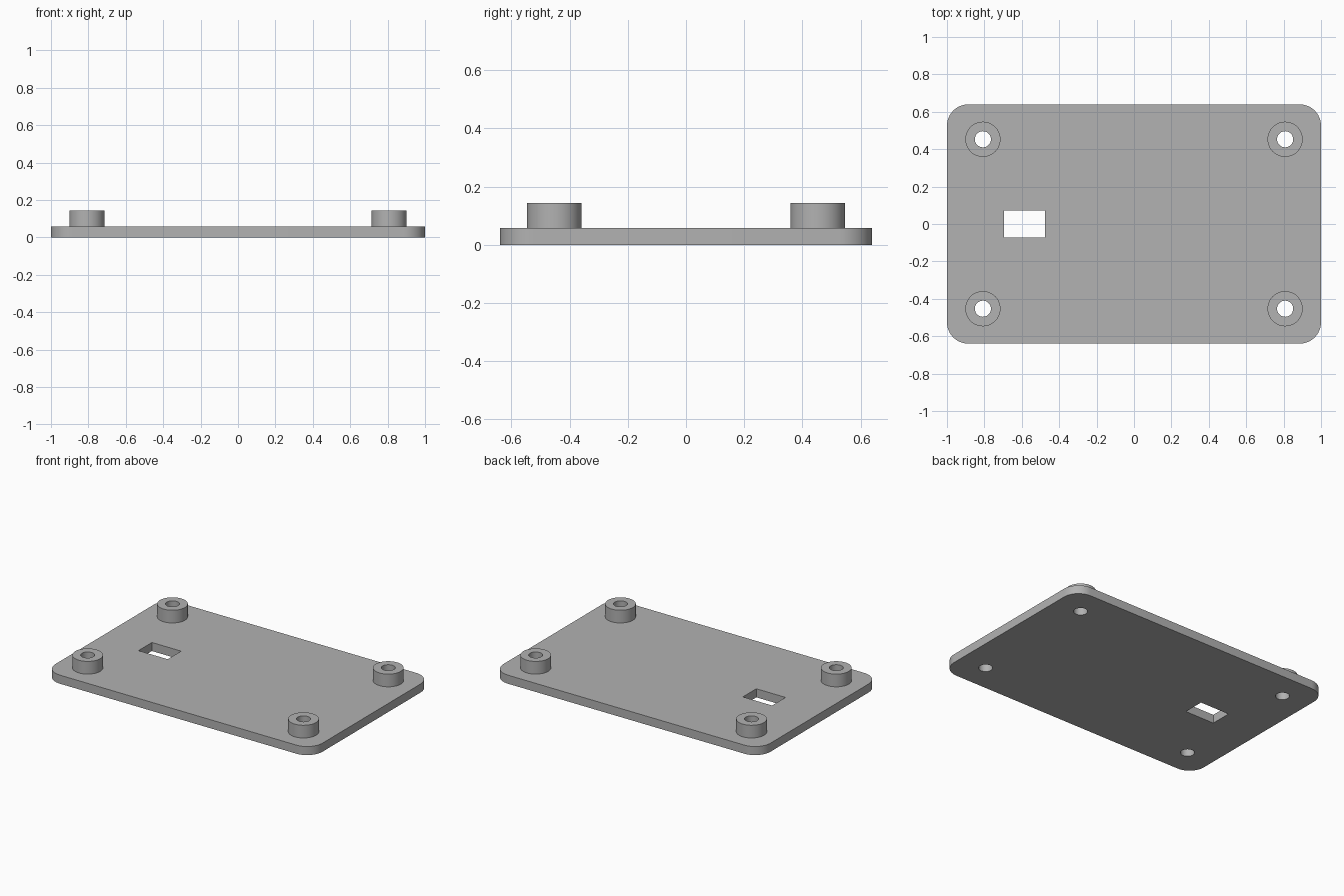
import bpy
import bmesh
from math import cos, sin, pi, radians

cube = bpy.data.objects.get("Cube")
if cube:
    bpy.data.objects.remove(cube, do_unlink=True)

# Overall sizes
HALF_X, HALF_Y, CORNER = 1.0, 0.64, 0.115
PLATE_TOP, POST_TOP = 0.058, 0.144
POST_X, POST_Y, POST_R, HOLE_R = 0.808, 0.453, 0.094, 0.043

grey = bpy.data.materials.new("mid grey")
grey.use_nodes = True
colour = (0.445, 0.445, 0.445, 1)
grey.diffuse_color = colour
grey.node_tree.nodes["Principled BSDF"].inputs["Base Color"].default_value = colour


def circle(cx, cy, r, n=48):
    return [(cx + r * cos(2 * pi * i / n), cy + r * sin(2 * pi * i / n)) for i in range(n)]


def rounded_rect(hx, hy, r, steps=12):
    pts = []
    for q, (sx, sy) in enumerate([(1, 1), (-1, 1), (-1, -1), (1, -1)]):
        for i in range(steps + 1):
            a = pi / 2 * (q + i / steps)
            pts.append((sx * (hx - r) + r * cos(a), sy * (hy - r) + r * sin(a)))
    return pts


def extruded(name, loops, z0, z1):
    """Solid from an outer outline and inner hole outlines."""
    curve = bpy.data.curves.new(name, "CURVE")
    curve.dimensions = "2D"
    curve.fill_mode = "BOTH"
    curve.extrude = (z1 - z0) / 2
    for loop in loops:
        spline = curve.splines.new("POLY")
        spline.points.add(len(loop) - 1)
        for point, (x, y) in zip(spline.points, loop):
            point.co = (x, y, 0, 1)
        spline.use_cyclic_u = True
    obj = bpy.data.objects.new(name, curve)
    bpy.context.collection.objects.link(obj)
    bpy.ops.object.select_all(action="DESELECT")
    obj.select_set(True)
    bpy.context.view_layer.objects.active = obj
    bpy.ops.object.convert(target="MESH")
    obj = bpy.context.object
    # Weld caps to walls and seat at the right height
    bm = bmesh.new()
    bm.from_mesh(obj.data)
    bmesh.ops.remove_doubles(bm, verts=bm.verts, dist=0.0001)
    bmesh.ops.recalc_face_normals(bm, faces=bm.faces)
    bmesh.ops.translate(bm, verts=bm.verts, vec=(0, 0, (z0 + z1) / 2))
    bm.to_mesh(obj.data)
    bm.free()
    obj.data.materials.clear()
    obj.data.materials.append(grey)
    bpy.ops.object.shade_smooth_by_angle(angle=radians(30))
    return obj


# Base plate with a slot and four screw holes
posts = {
    "front_right": (-POST_X, -POST_Y), "front_left": (POST_X, -POST_Y),
    "back_right": (-POST_X, POST_Y), "back_left": (POST_X, POST_Y),
}
slot = [(-0.695, -0.072), (-0.476, -0.072), (-0.476, 0.072), (-0.695, 0.072)]
holes = [circle(x, y, HOLE_R) for x, y in posts.values()]
extruded("base_plate", [rounded_rect(HALF_X, HALF_Y, CORNER), slot] + holes, 0, PLATE_TOP)

# Hollow standoffs above the screw holes
for place, (x, y) in posts.items():
    extruded(place + "_standoff", [circle(x, y, POST_R), circle(x, y, HOLE_R)], PLATE_TOP, POST_TOP)
